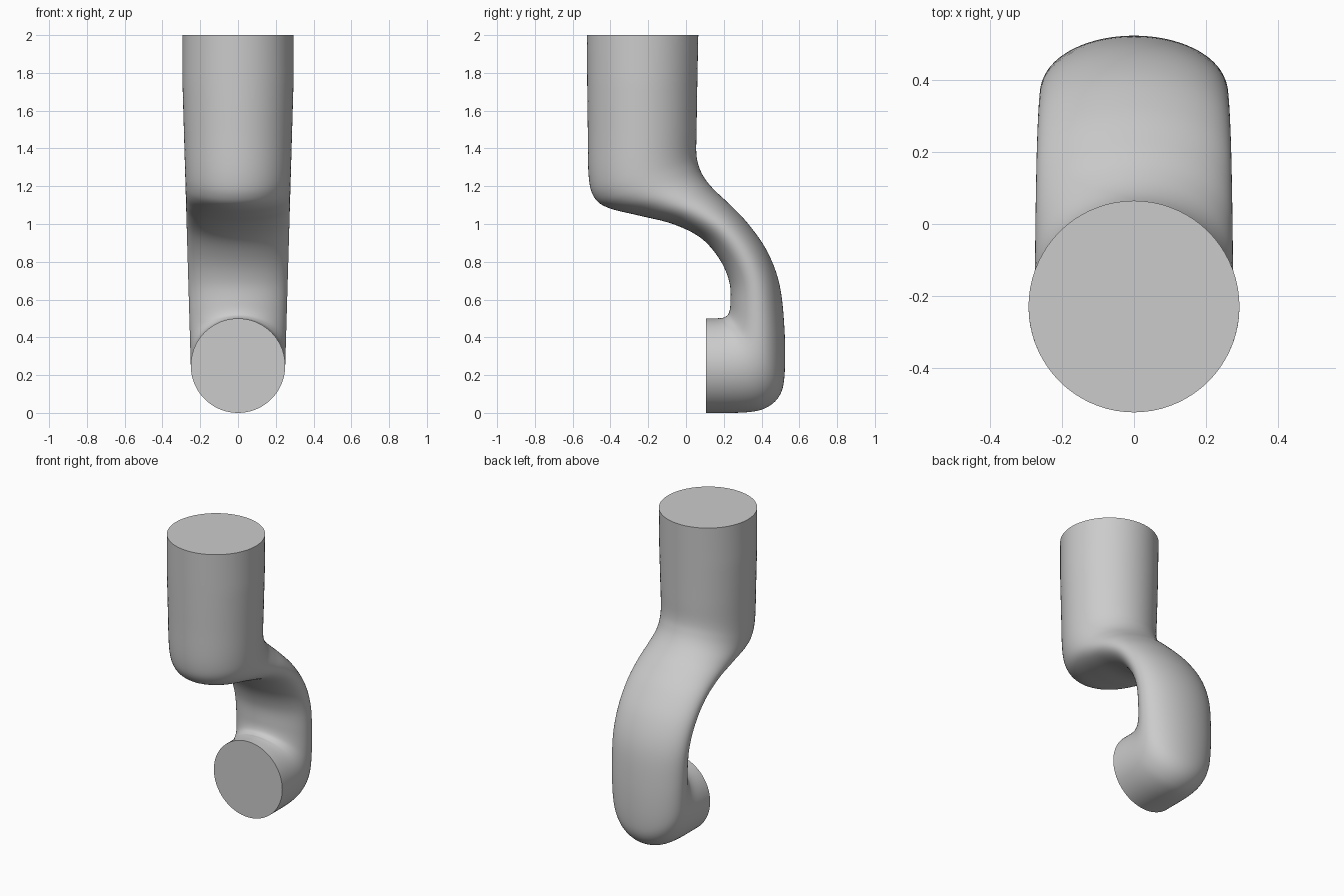
import bpy
import bmesh
from math import sin, cos, pi, radians
from mathutils import Vector

SIDES = 72   # points around the pipe
STEPS = 6    # rings between neighbouring stations

# Pipe stations from top to outlet: front edge (y, z) and rear edge (y, z)
STATIONS = [
    (-.525, 2, .065, 2),
    (-.523, 1.75, .06, 1.75),
    (-.52, 1.5, .056, 1.5),
    (-.515, 1.25, .055, 1.37),
    (-.485, 1.14, .07, 1.3),
    (-.41, 1.085, .1, 1.24),
    (-.25, 1.045, .15, 1.18),
    (-.07, 1, .23, 1.105),
    (.08, .925, .33, 1),
    (.18, .81, .43, .855),
    (.23, .69, .495, .68),
    (.235, .58, .521, .45),
    (.225, .525, .523, .22),
    (.2, .505, .5, .1),
    (.18, .502, .43, .03),
    (.15, .5, .32, .003),
    (.105, .5, .105, 0),
]


def make_material(name, colour):
    mat = bpy.data.materials.new(name)
    mat.use_nodes = True
    mat.diffuse_color = colour
    mat.node_tree.nodes["Principled BSDF"].inputs["Base Color"].default_value = colour
    return mat


def smooth_path(points):
    """Catmull-Rom interpolation through all stations."""
    pts = [Vector(p) for p in points]
    pts = [2 * pts[0] - pts[1]] + pts + [2 * pts[-1] - pts[-2]]
    path = []
    for a, b, c, d in zip(pts, pts[1:], pts[2:], pts[3:]):
        for i in range(STEPS):
            t = i / STEPS
            path.append(b + (c - a) * (t / 2)
                        + (2 * a - 5 * b + 4 * c - d) * (t * t / 2)
                        + (3 * b - a - 3 * c + d) * (t ** 3 / 2))
    path.append(pts[-2])
    return path


def half_width(z):
    """The pipe narrows gently from the top to the outlet."""
    return .25 + .044 * min(1, max(0, (z - .25) / 1.5))


def build_pipe(name, material):
    bm = bmesh.new()
    rings = []
    for front_y, front_z, rear_y, rear_z in smooth_path(STATIONS):
        front = Vector((0, front_y, front_z))
        rear = Vector((0, rear_y, rear_z))
        centre, reach = (front + rear) / 2, (rear - front) / 2
        side = Vector((half_width(centre.z), 0, 0))
        rings.append([bm.verts.new(centre + side * cos(a) + reach * sin(a))
                      for a in (2 * pi * k / SIDES for k in range(SIDES))])
    # Skin between rings
    for upper, lower in zip(rings, rings[1:]):
        for k in range(SIDES):
            n = (k + 1) % SIDES
            bm.faces.new((upper[k], lower[k], lower[n], upper[n]))
    # Flat end discs
    bm.faces.new(rings[0])
    bm.faces.new(rings[-1][::-1])
    bmesh.ops.recalc_face_normals(bm, faces=bm.faces)
    mesh = bpy.data.meshes.new(name)
    bm.to_mesh(mesh)
    bm.free()
    mesh.materials.append(material)
    obj = bpy.data.objects.new(name, mesh)
    bpy.context.collection.objects.link(obj)
    bpy.ops.object.select_all(action="DESELECT")
    obj.select_set(True)
    bpy.context.view_layer.objects.active = obj
    bpy.ops.object.shade_smooth_by_angle(angle=radians(40))
    return obj


default_cube = bpy.data.objects.get("Cube")
if default_cube:
    bpy.data.objects.remove(default_cube, do_unlink=True)

grey = make_material("plain grey", (.6, .6, .6, 1))
build_pipe("curved_pipe", grey)
